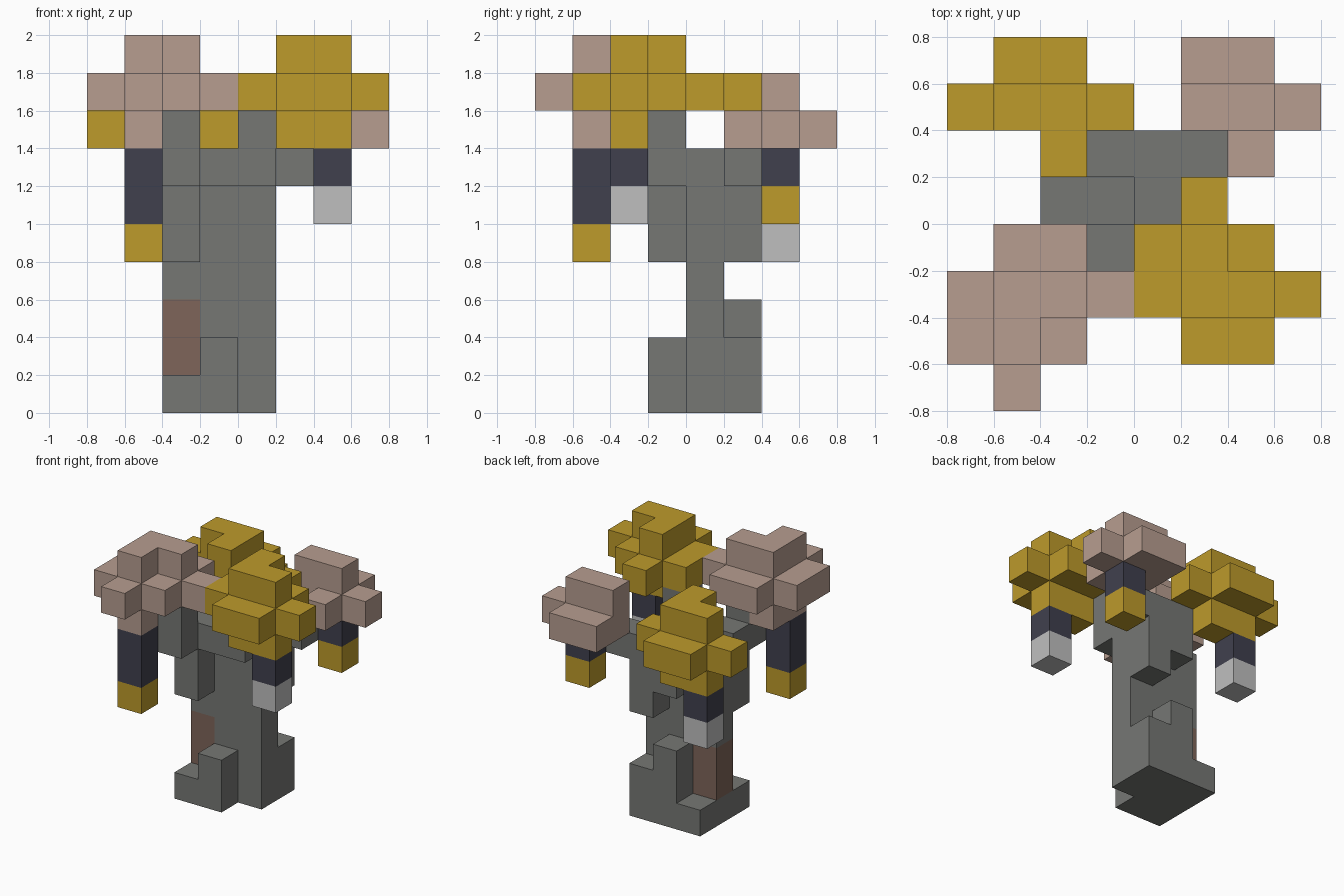
import bpy
import bmesh
from mathutils import Vector

CELL = 0.2      # edge length of one block
HALF = 4        # blocks from the centre to the side of the layout

cube = bpy.data.objects.get("Cube")
if cube:
    bpy.data.objects.remove(cube, do_unlink=True)


def make_material(name, colour):
    mat = bpy.data.materials.new(name)
    mat.use_nodes = True
    rgba = (*colour, 1.0)
    mat.diffuse_color = rgba
    mat.node_tree.nodes["Principled BSDF"].inputs["Base Color"].default_value = rgba
    return mat


STONE = make_material("stone grey", (0.18, 0.185, 0.175))
BARK = make_material("bark brown", (0.21, 0.13, 0.1))
GOLD = make_material("gold", (0.51, 0.325, 0.024))
PINK = make_material("dusty pink", (0.475, 0.34, 0.28))
NAVY = make_material("dark slate", (0.051, 0.051, 0.076))
SILVER = make_material("pale grey", (0.52, 0.52, 0.52))

DIRECTIONS = [Vector(d) for d in
              ((1, 0, 0), (-1, 0, 0), (0, 1, 0), (0, -1, 0), (0, 0, 1), (0, 0, -1))]


def box(x, y, z, width=1, depth=1, height=1):
    """Set of block positions filling a box from its low corner."""
    return {(x + i, y + j, z + k)
            for i in range(width) for j in range(depth) for k in range(height)}


def build(name, material, *boxes):
    """Join boxes of blocks into one shell with only its outer faces."""
    cells = set().union(*boxes)
    bm = bmesh.new()
    for cell in sorted(cells):
        centre = Vector(cell) + Vector((0.5, 0.5, 0.5))
        for normal in DIRECTIONS:
            if tuple(int(c) for c in Vector(cell) + normal) in cells:
                continue
            side = Vector((normal.y, normal.z, normal.x)) / 2
            up = normal.cross(side)
            middle = centre + normal / 2
            corners = (-side - up, side - up, side + up, up - side)
            points = [(middle + c - Vector((HALF, HALF, 0))) * CELL for c in corners]
            bm.faces.new([bm.verts.new(p) for p in points])
    bmesh.ops.remove_doubles(bm, verts=bm.verts, dist=0.001)
    bmesh.ops.recalc_face_normals(bm, faces=bm.faces)
    mesh = bpy.data.meshes.new(name)
    bm.to_mesh(mesh)
    bm.free()
    mesh.materials.append(material)
    obj = bpy.data.objects.new(name, mesh)
    bpy.context.scene.collection.objects.link(obj)
    return obj


def hanging(name, x, y, top, cord_length, tip):
    """Dark cord with a coloured block at its lower end."""
    low = top - cord_length
    build(name + "_cord", NAVY, box(x, y, low, height=cord_length))
    build(name + "_tip", tip, box(x, y, low - 1))


# Trunk: stepped roots, core and limbs
build("trunk", STONE,
      box(2, 3, 0, width=2), box(2, 4, 0, width=3, depth=2),
      box(3, 3, 1), box(4, 5, 1), box(3, 5, 1, height=2),
      box(3, 4, 1, width=2, height=5), box(2, 4, 3, height=3))
build("front_right_limb", STONE,
      box(2, 3, 4, height=3), box(2, 2, 6, height=2))
build("front_left_limb", STONE,
      box(3, 3, 6, width=2), box(4, 3, 7), box(4, 4, 6))
build("back_limb", STONE,
      box(4, 5, 4, height=3), box(3, 5, 5, height=2), box(5, 5, 6))
build("trunk_hollow", BARK, box(2, 4, 1, height=2))

# Front right crown
build("front_right_crown", PINK,
      box(1, 1, 7, depth=2), box(0, 1, 8, width=3, depth=2), box(3, 2, 8),
      box(1, 0, 8), box(1, 3, 8, width=2),
      box(1, 1, 9, depth=2), box(2, 2, 9))
hanging("front_right", 1, 1, 7, 2, GOLD)

# Front left crown
build("front_left_crown", GOLD,
      box(5, 2, 7, width=2), box(4, 2, 8, width=4), box(5, 1, 8, width=2),
      box(4, 3, 8, width=3), box(5, 4, 8),
      box(5, 2, 9, width=2), box(5, 3, 9))
hanging("front_left", 6, 2, 7, 1, SILVER)

# Back left crown
build("back_left_crown", PINK,
      box(5, 6, 7, width=3), box(5, 7, 7, width=2), box(6, 5, 7),
      box(5, 6, 8, width=2))
hanging("back_left", 6, 6, 7, 1, GOLD)

# Back right crown
build("back_right_crown", GOLD,
      box(1, 6, 6, width=2), box(0, 6, 7, width=4), box(1, 7, 7, width=2),
      box(2, 5, 7, height=2), box(1, 6, 8, width=2))
hanging("back_right", 1, 6, 6, 1, SILVER)
